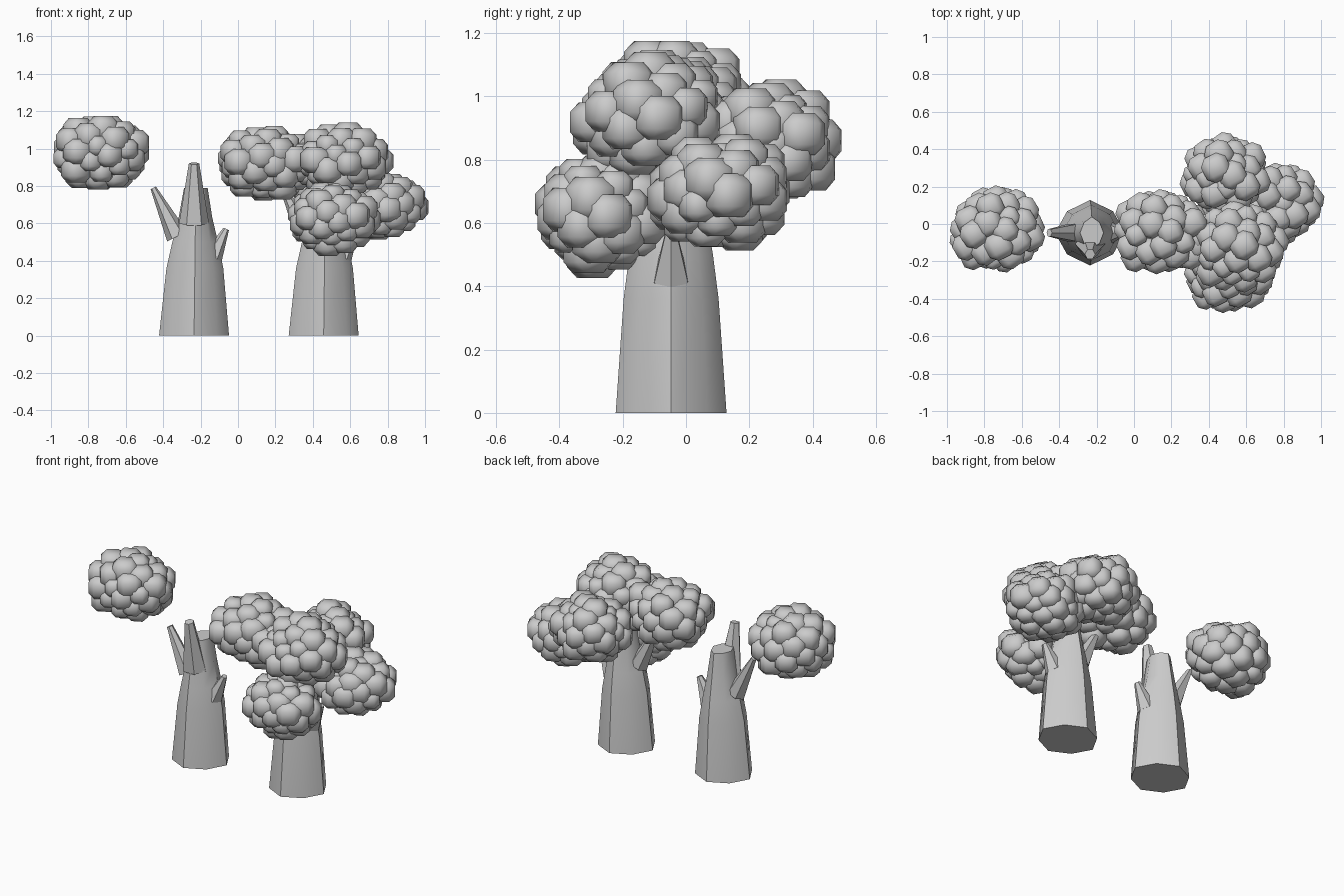
import bpy, bmesh, math, random
from mathutils import Vector, Matrix

if "Cube" in bpy.data.objects:
    bpy.data.objects.remove(bpy.data.objects["Cube"])

random.seed(4)
CY = -0.047  # shared depth of both trunks


def finish(bm, name, smooth_angle):
    bmesh.ops.recalc_face_normals(bm, faces=bm.faces)
    mesh = bpy.data.meshes.new(name)
    bm.to_mesh(mesh)
    bm.free()
    ob = bpy.data.objects.new(name, mesh)
    bpy.context.collection.objects.link(ob)
    bpy.ops.object.select_all(action='DESELECT')
    ob.select_set(True)
    bpy.context.view_layer.objects.active = ob
    bpy.ops.object.shade_smooth_by_angle(angle=math.radians(smooth_angle))
    return ob


def loft(bm, rings):
    """Skin a list of closed rings of points and cap both ends."""
    loops = [[bm.verts.new(p) for p in ring] for ring in rings]
    n = len(loops[0])
    for a, b in zip(loops, loops[1:]):
        for i in range(n):
            bm.faces.new((a[i], a[(i + 1) % n], b[(i + 1) % n], b[i]))
    bm.faces.new(loops[0][::-1])
    bm.faces.new(loops[-1])


def ring(center, rx, ry, n, rot=Matrix.Identity(3), diagonal=1.0):
    """Polygon ring; odd corners can be pulled in by the diagonal factor."""
    pts = []
    for i in range(n):
        a, k = math.tau * i / n, diagonal if i % 2 else 1
        pts.append(Vector(center) + rot @ Vector((rx * k * math.cos(a), ry * k * math.sin(a), 0)))
    return pts


def trunk(name, x):
    bm = bmesh.new()
    # tapered stem: height, half width, half depth
    stem = [(0, .187, .175), (.36, .152, .15), (.50, .122, .132), (.63, .09, .11), (.79, .063, .085)]
    loft(bm, [ring((x + z * .012, CY, z), rx, ry, 8, diagonal=.93) for z, rx, ry in stem])
    # snapped limbs: base, tip, base radii, tip radii
    limbs = [((-.09, 0, .53), (-.218, 0, .79), (.06, .055), (.016, .022)),
             ((.10, 0, .42), (.172, 0, .57), (.053, .062), (.016, .02)),
             ((0, -.06, .60), (0, -.115, .92), (.08, .07), (.028, .03))]
    for a, b, ra, rb in limbs:
        a = Vector(a) + Vector((x, CY, 0))
        b = Vector(b) + Vector((x, CY, 0))
        tilt = Vector((0, 0, 1)).rotation_difference(b - a).to_matrix()
        loft(bm, [ring(a, *ra, 6, tilt), ring(b, *rb, 6, tilt)])
    return finish(bm, name, 47)


# Chamfered cube used for every leaf blob
tpl = bmesh.new()
bmesh.ops.create_cube(tpl, size=2)
bmesh.ops.bevel(tpl, geom=tpl.edges[:], offset=0.5, segments=1, affect='EDGES')
blob = bpy.data.meshes.new("leaf_blob")
tpl.to_mesh(blob)
tpl.free()


def foliage(name, center, half, count=42):
    """Cover an ellipsoid with chamfered blobs on a golden spiral."""
    bm = bmesh.new()
    for i in range(count):
        h = 1 - 2 * (i + .5) / count
        r = math.sqrt(1 - h * h)
        a = i * math.pi * (3 - math.sqrt(5))
        d = Vector((r * math.cos(a), r * math.sin(a), h))
        s = random.choice((.055, .066, .07, .072))
        k = random.uniform(.86, 1.06)
        pos = Vector(center) + Vector([d[j] * (half[j] - .068) * k for j in range(3)])
        start = len(bm.verts)
        bm.from_mesh(blob)
        bm.verts.ensure_lookup_table()
        m = (Matrix.Translation(pos) @ Matrix.Rotation(random.uniform(.4, .65), 4, 'Z')
             @ Matrix.Diagonal((s, s, s * .95, 1)))
        bmesh.ops.transform(bm, matrix=m, verts=bm.verts[start:])
    return finish(bm, name, 50)


# Two matching trunks
trunk("bare_trunk", -.235)
trunk("leafy_trunk", .458)

# Leaf clumps
foliage("foliage_detached", (-.73, -.035, .98), (.27, .245, .215))
foliage("foliage_left", (.15, -.04, .925), (.28, .24, .21))
foliage("foliage_top", (.545, -.115, .935), (.265, .245, .205))
foliage("foliage_back", (.49, .26, .85), (.245, .22, .205))
foliage("foliage_right", (.76, .11, .69), (.24, .235, .195))
foliage("foliage_front", (.50, -.27, .625), (.24, .21, .205))
